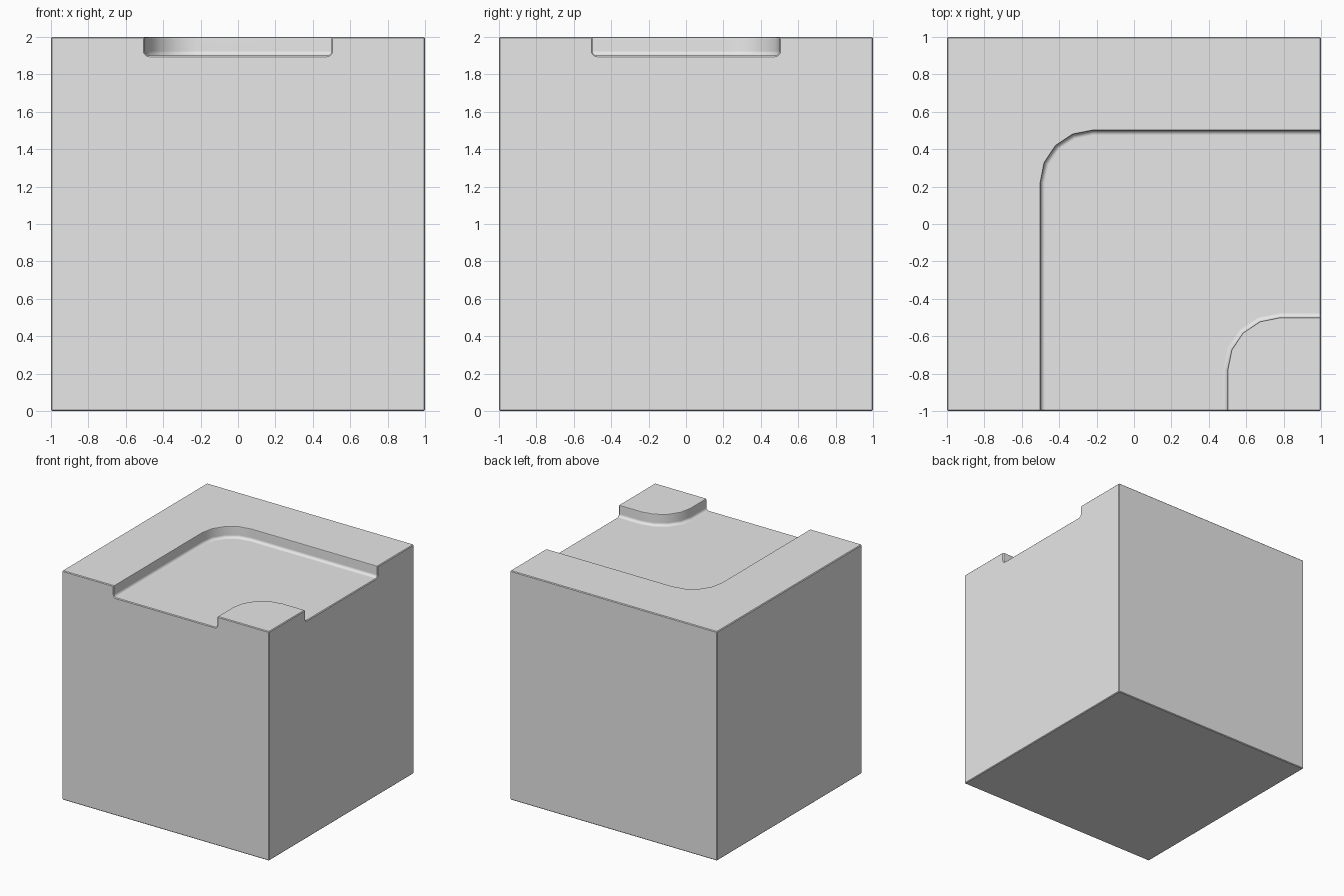
import bpy
import bmesh
from math import sin, cos, pi, radians

old = bpy.data.objects.get("Cube")
if old:
    bpy.data.objects.remove(old, do_unlink=True)

WALL, CORNER, FILLET, RIM = 0.5, 0.28, 0.025, 0.008
FLOOR, TOP, STEPS = 1.9, 2.0, 4

# Wall section as (distance out from the channel, height), floor to rim
section = []
for i in range(STEPS + 1):
    a = i / STEPS * pi / 2
    section.append((WALL - FILLET + FILLET * sin(a), FLOOR + FILLET - FILLET * cos(a)))
for i in range(3):
    a = i / 2 * pi / 2
    section.append((WALL + RIM - RIM * cos(a), TOP - RIM + RIM * sin(a)))

bm = bmesh.new()


def ring(c, radius, z):
    """L-shaped line with a rounded corner, from the front face to the right face."""
    pts = [(-c, -1)]
    for i in range(STEPS + 1):
        a = i / STEPS * pi / 2
        pts.append((-c + radius - radius * cos(a), c - radius + radius * sin(a)))
    pts.append((1, c))
    return [bm.verts.new((x, y, z)) for x, y in pts]


# Channel: outer wall down to the floor, then up the inner wall
rings = [ring(d, CORNER + d - WALL, z) for d, z in reversed(section)]
rings += [ring(-d, CORNER + WALL - d, z) for d, z in section]
for a, b in zip(rings, rings[1:]):
    for i in range(len(a) - 1):
        bm.faces.new((a[i], b[i], b[i + 1], a[i + 1]))

# Block around the channel
corners = [(-1, -1), (1, -1), (1, 1), (-1, 1)]
base = [bm.verts.new((x, y, 0)) for x, y in corners]
top = [bm.verts.new((x, y, TOP)) for x, y in corners]
bm.faces.new(base[::-1])
bm.faces.new(rings[0] + [top[2], top[3], top[0]])
bm.faces.new(rings[-1] + [top[1]])
bm.faces.new([base[0], base[1], top[1]] + [r[0] for r in reversed(rings)] + [top[0]])
bm.faces.new([base[1], base[2], top[2]] + [r[-1] for r in rings] + [top[1]])
for i in (2, 3):
    j = (i + 1) % 4
    bm.faces.new((base[i], base[j], top[j], top[i]))
bmesh.ops.recalc_face_normals(bm, faces=bm.faces)

# Slightly softened outer edges
sharp = [e for e in bm.edges if e.calc_face_angle(0) > radians(50)]
bmesh.ops.bevel(bm, geom=sharp, offset=0.006, segments=1, affect='EDGES', clamp_overlap=False)

mesh = bpy.data.meshes.new("channel_block")
bm.to_mesh(mesh)
bm.free()
block = bpy.data.objects.new("channel_block", mesh)
bpy.context.collection.objects.link(block)

grey = bpy.data.materials.new("light_grey")
grey.use_nodes = True
colour = (0.8, 0.8, 0.8, 1)
grey.diffuse_color = colour
grey.node_tree.nodes["Principled BSDF"].inputs["Base Color"].default_value = colour
mesh.materials.append(grey)

# Smooth walls, with flat large faces
bpy.ops.object.select_all(action='DESELECT')
block.select_set(True)
bpy.context.view_layer.objects.active = block
bpy.ops.object.shade_smooth_by_angle(angle=radians(35))
weighted = block.modifiers.new("flat_faces", 'WEIGHTED_NORMAL')
weighted.keep_sharp = True
